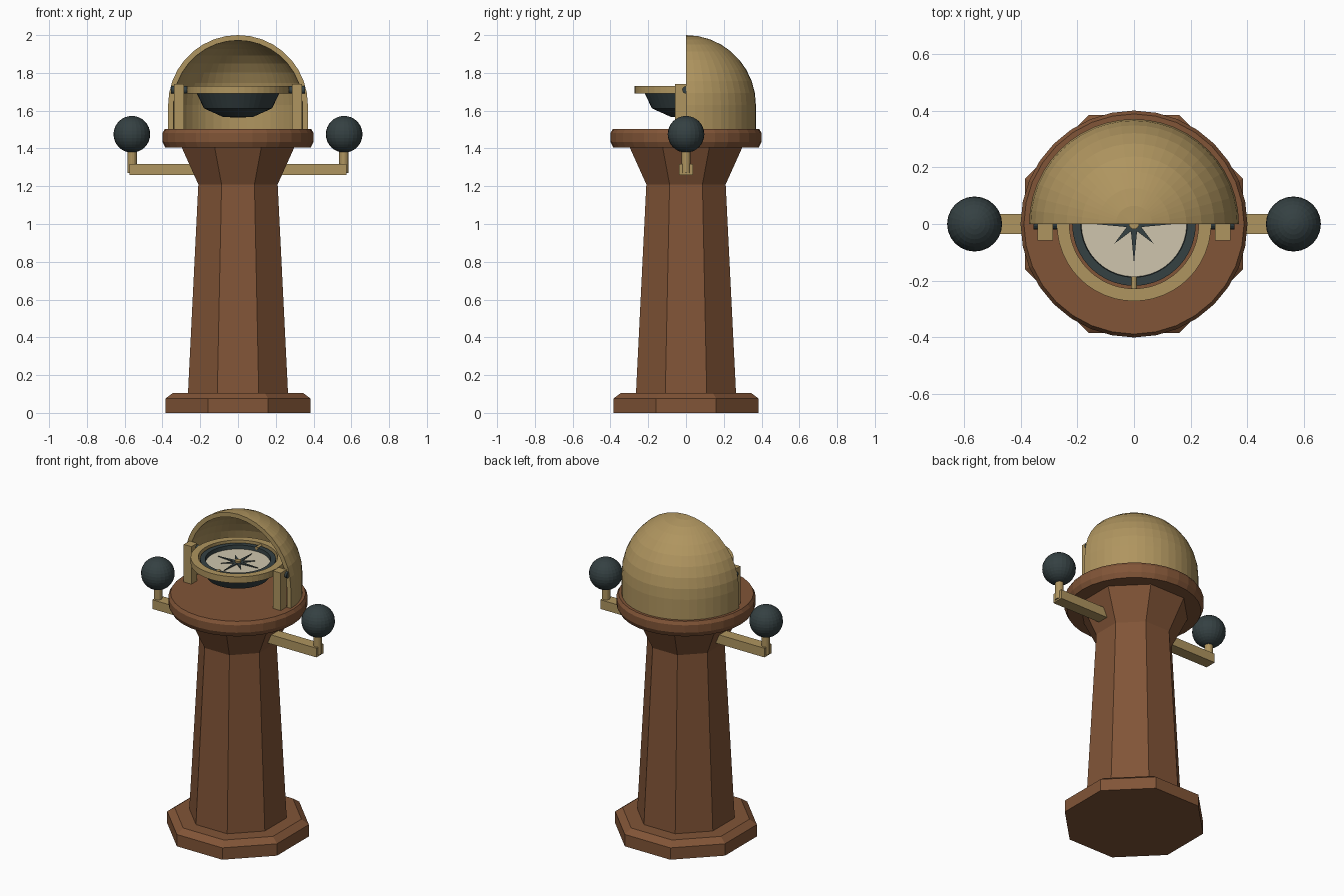
import bpy, bmesh, math
from mathutils import Matrix

if "Cube" in bpy.data.objects:
    bpy.data.objects.remove(bpy.data.objects["Cube"])


def material(name, rgb):
    m = bpy.data.materials.new(name)
    m.diffuse_color = (*rgb, 1)
    m.use_nodes = True
    m.node_tree.nodes["Principled BSDF"].inputs["Base Color"].default_value = m.diffuse_color
    return m


WOOD = material("brown wood", (0.22, 0.09, 0.038))
BRASS = material("brass", (0.43, 0.30, 0.115))
DARK = material("dark iron", (0.035, 0.052, 0.055))
CREAM = material("cream card", (0.62, 0.56, 0.42))


def finish(name, bm, mat):
    bmesh.ops.remove_doubles(bm, verts=bm.verts, dist=1e-5)
    bmesh.ops.recalc_face_normals(bm, faces=bm.faces)
    mesh = bpy.data.meshes.new(name)
    bm.to_mesh(mesh)
    bm.free()
    mesh.materials.append(mat)
    ob = bpy.data.objects.new(name, mesh)
    bpy.context.collection.objects.link(ob)
    return ob


def lathe(name, profile, sides, mat, start=0.0, sweep=math.tau, scale=1.0):
    """Spin a closed (radius, z) profile about z; partial sweeps get end caps."""
    bm = bmesh.new()
    full = sweep > 6.28
    rows = []
    for i in range(sides if full else sides + 1):
        a = start + sweep * i / sides
        rows.append([bm.verts.new((r * scale * math.cos(a), r * scale * math.sin(a), z))
                     for r, z in profile])
    n = len(profile)
    for i in range(sides):
        p, q = rows[i], rows[(i + 1) % len(rows)]
        for j in range(n):
            k = (j + 1) % n
            if profile[j][0] < 1e-6 and profile[k][0] < 1e-6:
                continue
            bm.faces.new((p[j], q[j], q[k], p[k]))
    if not full:
        bm.faces.new(rows[0])
        bm.faces.new(rows[-1])
    return finish(name, bm, mat)


def box(name, x, y, z, mat):
    bm = bmesh.new()
    bmesh.ops.create_cube(bm, size=1)
    for v in bm.verts:
        v.co = [lo + (c + 0.5) * (hi - lo) for c, (lo, hi) in zip(v.co, (x, y, z))]
    return finish(name, bm, mat)


def rod(name, centre, radius, length, axis, mat, sides=16):
    bm = bmesh.new()
    turn = {"x": Matrix.Rotation(math.pi / 2, 4, "Y"),
            "y": Matrix.Rotation(math.pi / 2, 4, "X"), "z": Matrix()}[axis]
    bmesh.ops.create_cone(bm, cap_ends=True, segments=sides, radius1=radius, radius2=radius,
                          depth=length, matrix=Matrix.Translation(centre) @ turn)
    return finish(name, bm, mat)


# Octagonal plinth and flared column (profile radii are to the flats)
OCT = dict(sides=8, mat=WOOD, start=math.pi / 8, scale=1 / math.cos(math.pi / 8))
lathe("plinth", [(0, 0), (0.385, 0), (0.385, 0.075), (0.345, 0.105), (0, 0.105)], **OCT)
lathe("column", [(0, 0.1), (0.265, 0.1), (0.21, 1.21), (0.30, 1.41), (0, 1.41)], **OCT)

# Round deck
lathe("deck", [(0, 1.405), (0.385, 1.405), (0.40, 1.435), (0.40, 1.482),
               (0.388, 1.502), (0, 1.502)], 32, WOOD)

# Half hood: a thick quarter sphere on a short wall, open at the front
RINGS = 9
arc = [math.pi / 2 * i / RINGS for i in range(RINGS + 1)]
outer = [(0.37 * math.cos(a), 1.63 + 0.37 * math.sin(a)) for a in arc]
inner = [(0.342 * math.cos(a), 1.63 + 0.342 * math.sin(a)) for a in reversed(arc)]
lathe("hood", [(0.37, 1.5)] + outer + inner + [(0.342, 1.5)], 24, BRASS, 0, math.pi)

# Gimbal ring and compass bowl
lathe("gimbal_ring", [(0.272, 1.69), (0.272, 1.73), (0.228, 1.73), (0.228, 1.69)], 48, BRASS)
lathe("compass_bowl", [(0, 1.563), (0.08, 1.567), (0.18, 1.612), (0.218, 1.69), (0.218, 1.717),
                       (0.188, 1.717), (0.185, 1.685), (0, 1.685)], 40, DARK)
lathe("compass_card", [(0, 1.685), (0.186, 1.685), (0.186, 1.693), (0, 1.693)], 40, CREAM)

# Eight pointed star: long cardinal points and short diagonals
bm = bmesh.new()
star = []
for i in range(16):
    r = 0.028 if i % 2 else (0.14 if i % 4 == 0 else 0.098)
    a = math.tau * i / 16
    star.append(bm.verts.new((r * math.cos(a), r * math.sin(a), 1.694)))
face = bm.faces.new(star)
top = bmesh.ops.extrude_face_region(bm, geom=[face])["geom"]
for v in top:
    if isinstance(v, bmesh.types.BMVert):
        v.co.z += 0.005
finish("compass_star", bm, DARK)
rod("star_hub", (0, 0, 1.70), 0.018, 0.018, "z", BRASS)

for s, side in ((-1, "left"), (1, "right")):
    # Gimbal uprights and their pivots
    box(side + "_upright", sorted((s * 0.286, s * 0.340)), (-0.058, 0.0), (1.5, 1.74), BRASS)
    rod(side + "_outer_pivot", (s * 0.306, 0, 1.71), 0.02, 0.096, "x", DARK)
    # Bowl pivots, front and back
    rod(("front" if s < 0 else "back") + "_bowl_pivot", (0, s * 0.21, 1.714), 0.01, 0.05,
        "y", BRASS, 12)
    # Corrector arms, posts and iron balls
    box(side + "_arm", sorted((s * 0.18, s * 0.575)), (-0.036, 0.036), (1.26, 1.318), BRASS)
    rod(side + "_post", (s * 0.56, 0, 1.335), 0.024, 0.13, "z", BRASS)
    bm = bmesh.new()
    bmesh.ops.create_uvsphere(bm, u_segments=24, v_segments=16, radius=0.097,
                              matrix=Matrix.Translation((s * 0.562, 0, 1.475)))
    finish(side + "_iron_ball", bm, DARK)
